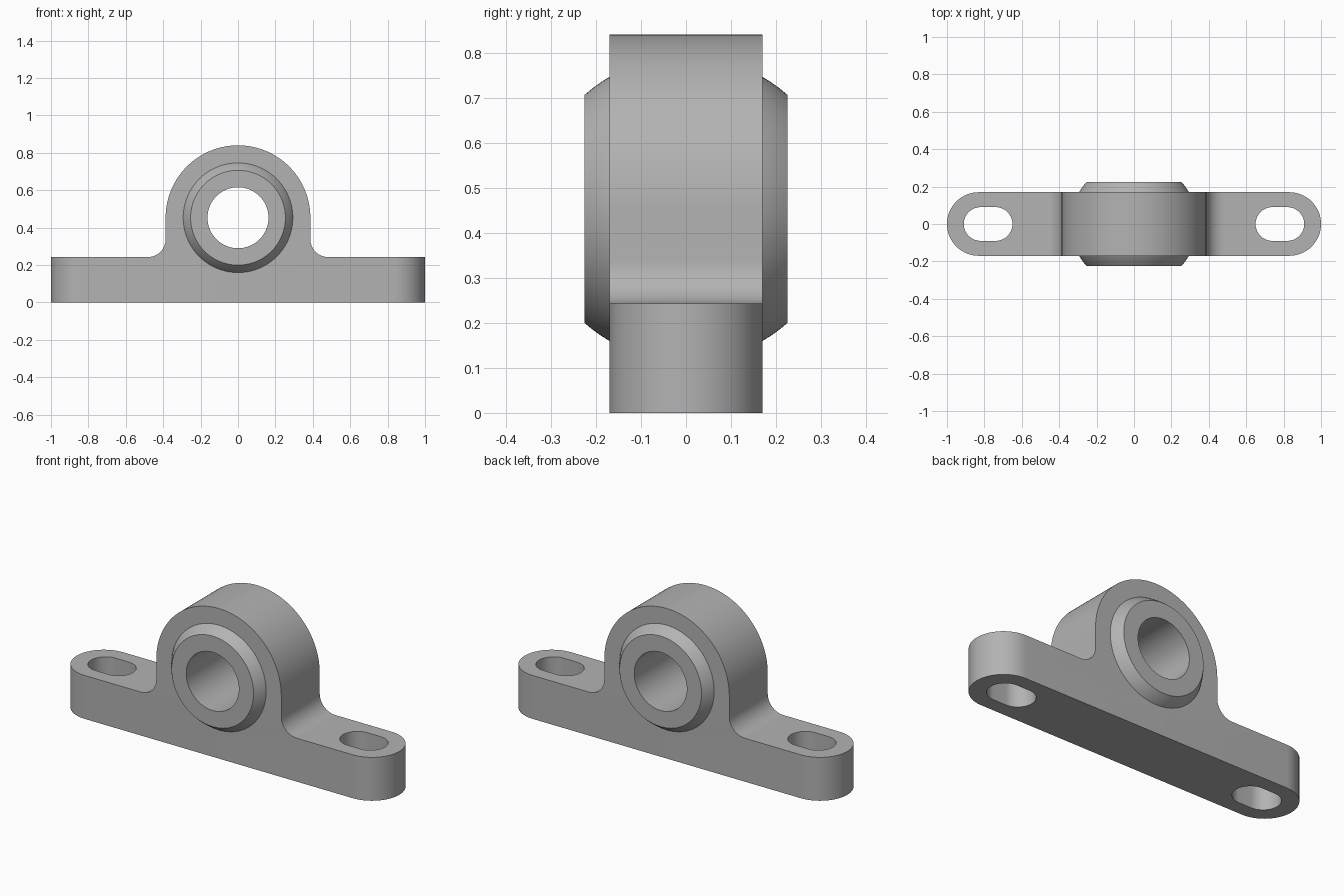
import bpy, bmesh
from math import pi, sin, cos, sqrt, radians
from mathutils import Vector

if "Cube" in bpy.data.objects:
    bpy.data.objects.remove(bpy.data.objects["Cube"], do_unlink=True)

DEPTH = 0.17      # half depth of the housing
BASE = 0.243      # height of the feet
AXIS = 0.453      # height of the bearing axis
HUB = 0.387       # outer radius of the housing
FILLET = 0.095
BALL = 0.339      # radius of the spherical insert
BALL_DEPTH = 0.225
BORE = 0.163

steel = bpy.data.materials.new("grey_metal")
steel.use_nodes = True
grey = (0.45, 0.45, 0.45, 1)
steel.diffuse_color = grey
steel.node_tree.nodes["Principled BSDF"].inputs["Base Color"].default_value = grey


def arc(cx, cy, r, start, end, n):
    """Points on an arc, angles in degrees."""
    angles = [radians(start + (end - start) * i / n) for i in range(n + 1)]
    return [(cx + r * cos(a), cy + r * sin(a)) for a in angles]


def to_object(bm, name):
    bmesh.ops.recalc_face_normals(bm, faces=bm.faces)
    mesh = bpy.data.meshes.new(name)
    bm.to_mesh(mesh)
    bm.free()
    obj = bpy.data.objects.new(name, mesh)
    bpy.context.collection.objects.link(obj)
    mesh.materials.append(steel)
    return obj


def prism(name, outline, place, direction):
    """Extrude a closed outline along a direction."""
    bm = bmesh.new()
    face = bm.faces.new([bm.verts.new(place(a, b)) for a, b in outline])
    new = bmesh.ops.extrude_face_region(bm, geom=[face])["geom"]
    verts = [v for v in new if isinstance(v, bmesh.types.BMVert)]
    bmesh.ops.translate(bm, verts=verts, vec=Vector(direction))
    return to_object(bm, name)


def upright(name, outline, half):
    return prism(name, outline, lambda x, z: (x, -half, z), (0, 2 * half, 0))


def standing(name, outline):
    return prism(name, outline, lambda x, y: (x, y, -0.1), (0, 0, 1.2))


def stadium(x0, x1, r, n=32):
    return arc(x1, 0, r, -90, 90, n) + arc(x0, 0, r, 90, 270, n)


def combine(obj, tool, operation):
    mod = obj.modifiers.new("cut", "BOOLEAN")
    mod.operation, mod.solver, mod.object = operation, "EXACT", tool
    bpy.context.view_layer.objects.active = obj
    bpy.ops.object.modifier_apply(modifier=mod.name)
    bpy.data.objects.remove(tool, do_unlink=True)


def smooth(obj):
    bpy.ops.object.select_all(action="DESELECT")
    obj.select_set(True)
    bpy.context.view_layer.objects.active = obj
    bpy.ops.object.shade_smooth_by_angle(angle=radians(25))


# Housing: feet, fillets and round hub as one silhouette
corner = HUB + FILLET
outline = [(-1.1, 0), (1.1, 0), (1.1, BASE)]
outline += arc(corner, BASE + FILLET, FILLET, 270, 180, 16)
outline += arc(0, AXIS, HUB, 0, 180, 96)
outline += arc(-corner, BASE + FILLET, FILLET, 0, -90, 16)
outline += [(-1.1, BASE)]
housing = upright("housing", outline, DEPTH + 0.1)

# Rounded foot ends, bearing seat and mounting slots
combine(housing, standing("foot_shape", stadium(DEPTH - 1, 1 - DEPTH, DEPTH)), "INTERSECT")
combine(housing, upright("seat_cutter", arc(0, AXIS, 0.25, 0, 357.5, 143), 0.5), "DIFFERENCE")
for side in (-1, 1):
    x0, x1 = sorted((side * 0.74, side * 0.82))
    combine(housing, standing("slot_cutter", stadium(x0, x1, 0.09)), "DIFFERENCE")
smooth(housing)

# Bearing insert: spherical ring with flat ends and a straight bore
ys = [BALL_DEPTH * i / 12 for i in range(-12, 13)]
ring = [(sqrt(BALL ** 2 - y * y), y) for y in ys]
ring += [(BORE, BALL_DEPTH), (BORE, -BALL_DEPTH)]
bm = bmesh.new()
verts = [bm.verts.new((r, y, AXIS)) for r, y in ring]
edges = [bm.edges.new((verts[i - 1], verts[i])) for i in range(len(verts))]
bmesh.ops.spin(bm, geom=verts + edges, cent=(0, 0, AXIS), axis=(0, 1, 0),
               angle=2 * pi, steps=96, use_merge=True)
bmesh.ops.remove_doubles(bm, verts=bm.verts, dist=0.0001)
smooth(to_object(bm, "bearing_insert"))
